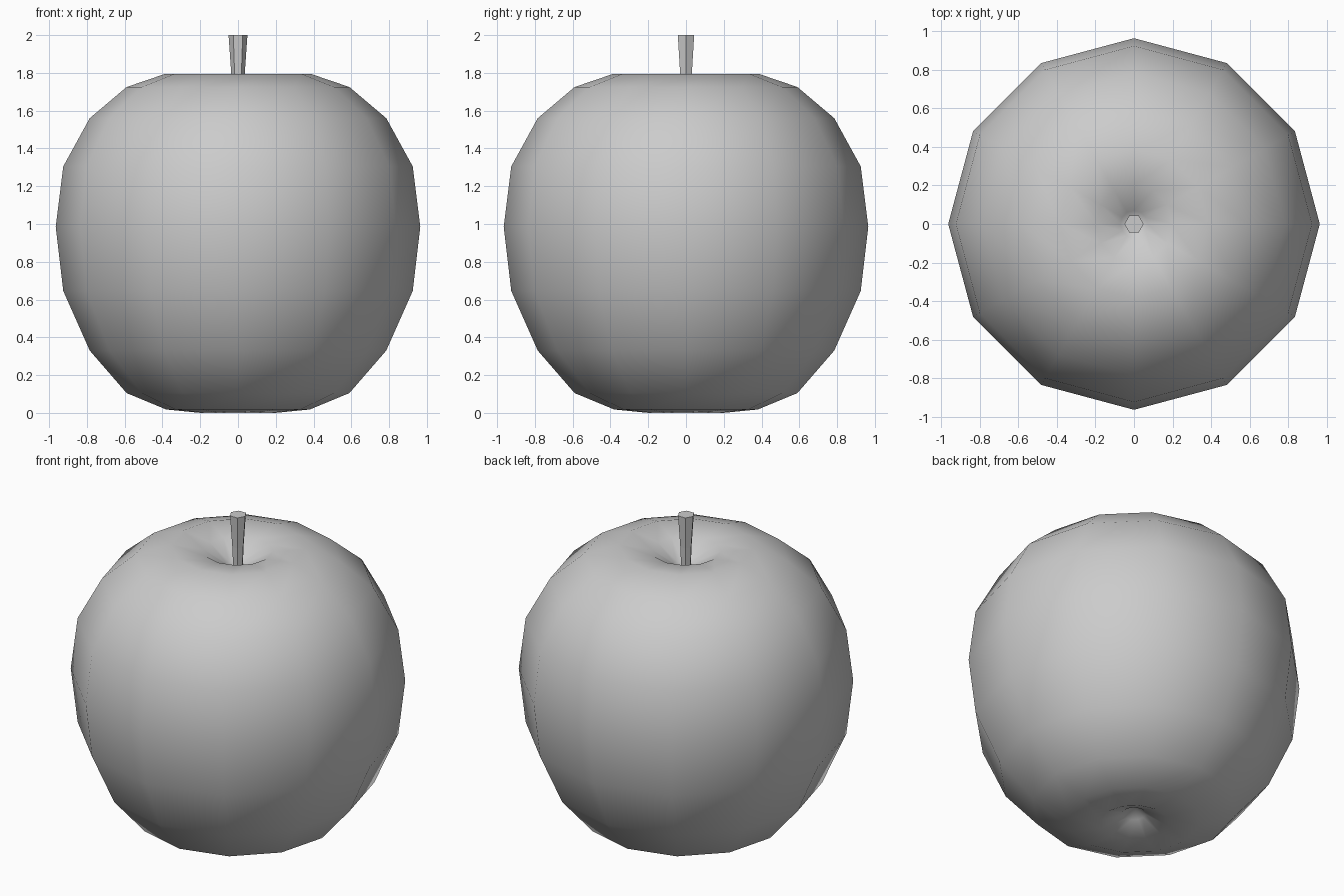
import bpy, bmesh
from math import cos, sin, pi

if "Cube" in bpy.data.objects:
    bpy.data.objects.remove(bpy.data.objects["Cube"])


def lathe(name, profile, sides, smooth):
    """Revolve (radius, z) points, bottom to top; radius 0 becomes a pole."""
    bm = bmesh.new()
    rings = []
    for r, z in profile:
        n = 1 if r == 0 else sides
        rings.append([bm.verts.new((r * cos(2 * pi * i / sides), r * sin(2 * pi * i / sides), z))
                      for i in range(n)])
    for a, b in zip(rings, rings[1:]):
        for i in range(sides):
            j = (i + 1) % sides
            if len(a) == 1:
                bm.faces.new((a[0], b[j], b[i]))
            elif len(b) == 1:
                bm.faces.new((a[i], a[j], b[0]))
            else:
                bm.faces.new((a[i], a[j], b[j], b[i]))
    # close open ends
    if len(rings[0]) > 1:
        bm.faces.new(rings[0][::-1])
    if len(rings[-1]) > 1:
        bm.faces.new(rings[-1])
    bmesh.ops.recalc_face_normals(bm, faces=bm.faces)
    mesh = bpy.data.meshes.new(name)
    bm.to_mesh(mesh)
    bm.free()
    for p in mesh.polygons:
        p.use_smooth = smooth
    obj = bpy.data.objects.new(name, mesh)
    bpy.context.collection.objects.link(obj)
    return obj


# fruit body with a dimple at each end
lathe("apple_body", [
    (0, 0.12), (0.07, 0.06), (0.2, 0.0), (0.38, 0.018), (0.59, 0.105), (0.785, 0.33),
    (0.925, 0.645), (0.965, 0.985), (0.925, 1.305), (0.785, 1.56), (0.59, 1.725),
    (0.385, 1.795), (0.2, 1.77), (0.07, 1.69), (0, 1.64)], 12, True)

# six-sided flaring stem
lathe("stem", [(0.029, 1.63), (0.036, 1.8), (0.05, 2.0)], 6, False)
